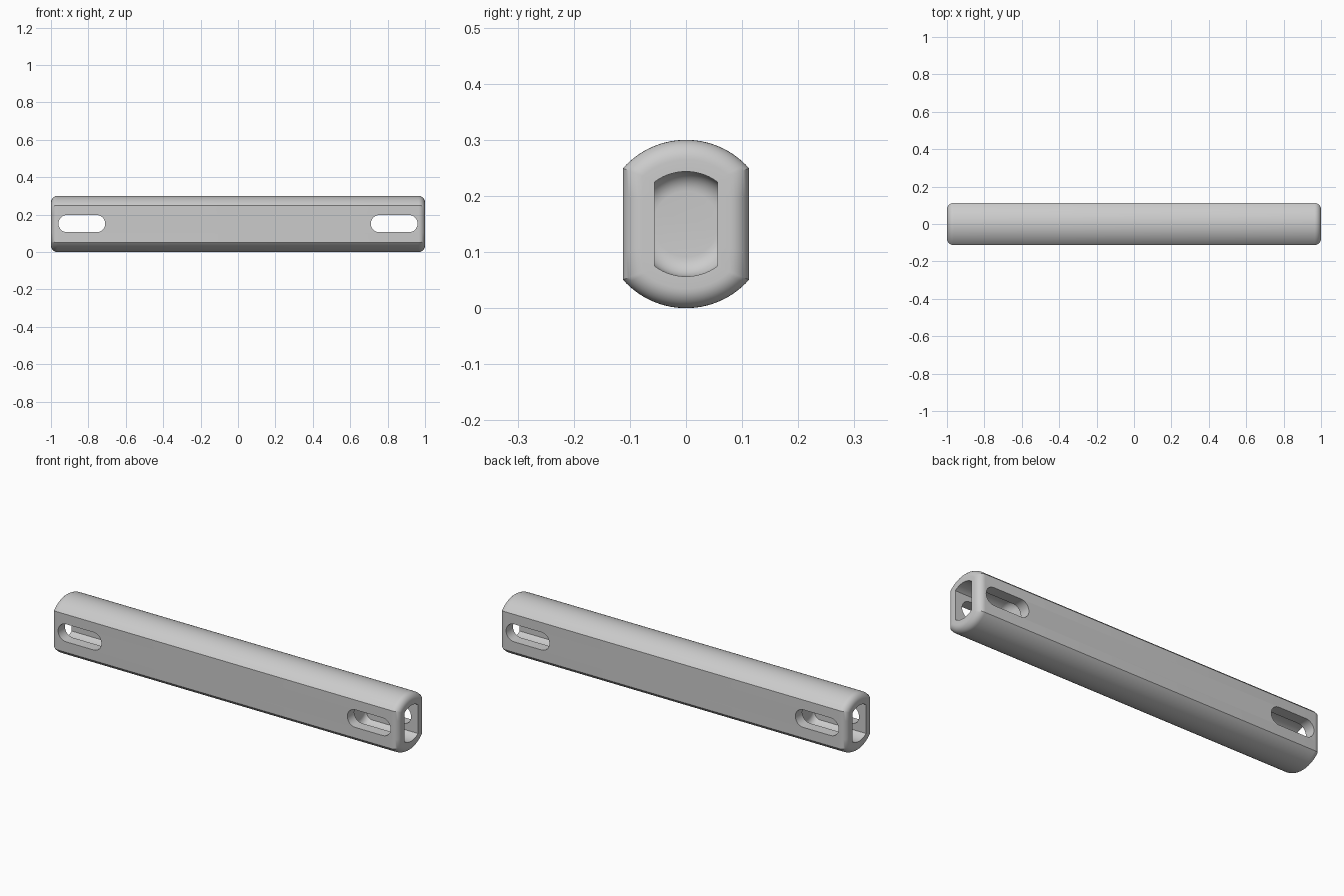
import bpy, bmesh, math

if "Cube" in bpy.data.objects:
    bpy.data.objects.remove(bpy.data.objects["Cube"])

CZ = 0.15            # height of the bar axis
ARC, FLAT = 28, 4    # segments on each curved cap / flat side

grey = bpy.data.materials.new("plain_grey")
grey.diffuse_color = (0.6, 0.6, 0.6, 1)
grey.use_nodes = True
grey.node_tree.nodes["Principled BSDF"].inputs["Base Color"].default_value = grey.diffuse_color


def section(bm, x, r, w):
    """Circle of radius r with its sides cut flat at y = +-w."""
    a = math.asin(min(w / r, 0.98))
    h, w = r * math.cos(a), r * math.sin(a)
    cap = [(r * math.sin(-a + 2 * a * i / ARC), r * math.cos(-a + 2 * a * i / ARC))
           for i in range(ARC + 1)]
    side = [(w, h - 2 * h * i / FLAT) for i in range(1, FLAT)]
    half = cap + side
    pts = half + [(-y, -z) for y, z in half]
    return [bm.verts.new((x, y, CZ + z)) for y, z in pts]


def build(name, bm):
    bmesh.ops.recalc_face_normals(bm, faces=bm.faces)
    mesh = bpy.data.meshes.new(name)
    bm.to_mesh(mesh)
    bm.free()
    obj = bpy.data.objects.new(name, mesh)
    bpy.context.collection.objects.link(obj)
    mesh.materials.append(grey)
    return obj


# Right half of the lofted path as (x, radius, half width): pocket floor to bar middle
R, W, WALL, FIL, PR, FLOOR = 0.15, 0.1125, 0.0565, 0.035, 0.035, 0.70
steps = [math.pi / 2 * i / 8 for i in range(9)]
path = [(FLOOR + PR * (1 - math.cos(t)), R - WALL - PR * (1 - math.sin(t)), W - WALL)
        for t in steps]
path.append((1.0, R - WALL, W - WALL))
path += [(1 - FIL * (1 - math.cos(t)), R - FIL * (1 - math.sin(t)),
          W - FIL * (1 - math.sin(t))) for t in steps]
path += [(-x, r, w) for x, r, w in reversed(path)]

# Bar body with a blind pocket in each end
bm = bmesh.new()
rings = [section(bm, *p) for p in path]
n = len(rings[0])
for a, b in zip(rings, rings[1:]):
    for i in range(n):
        j = (i + 1) % n
        bm.faces.new((a[i], a[j], b[j], b[i]))
bm.faces.new(rings[0])
bm.faces.new(rings[-1])
bar = build("bar_body", bm)

# Rounded slots through the flat sides near each end
SR, X0, X1 = 0.046, 0.71, 0.96
for s, label in ((1, "right"), (-1, "left")):
    bm = bmesh.new()
    outline = []
    for cx, start in ((X1 - SR, -math.pi / 2), (X0 + SR, math.pi / 2)):
        for i in range(17):
            t = start + math.pi * i / 16
            outline.append(bm.verts.new((s * (cx + SR * math.cos(t)), -0.2,
                                         CZ + 0.002 + SR * math.sin(t))))
    face = bm.faces.new(outline)
    ext = bmesh.ops.extrude_face_region(bm, geom=[face], use_keep_orig=True)
    bmesh.ops.translate(bm, vec=(0, 0.4, 0),
                        verts=[v for v in ext["geom"] if isinstance(v, bmesh.types.BMVert)])
    cutter = build("slot_cutter_" + label, bm)
    cutter.hide_render = True
    cutter.hide_set(True)
    mod = bar.modifiers.new("slot_" + label, 'BOOLEAN')
    mod.operation, mod.solver, mod.object = 'DIFFERENCE', 'EXACT', cutter

# Apply the cuts, remove the cutters and shade smooth with sharp edges
bpy.context.view_layer.objects.active = bar
bar.select_set(True)
for mod in list(bar.modifiers):
    cutter = mod.object
    bpy.ops.object.modifier_apply(modifier=mod.name)
    bpy.data.objects.remove(cutter)
bpy.ops.object.shade_smooth_by_angle(angle=math.radians(30))
